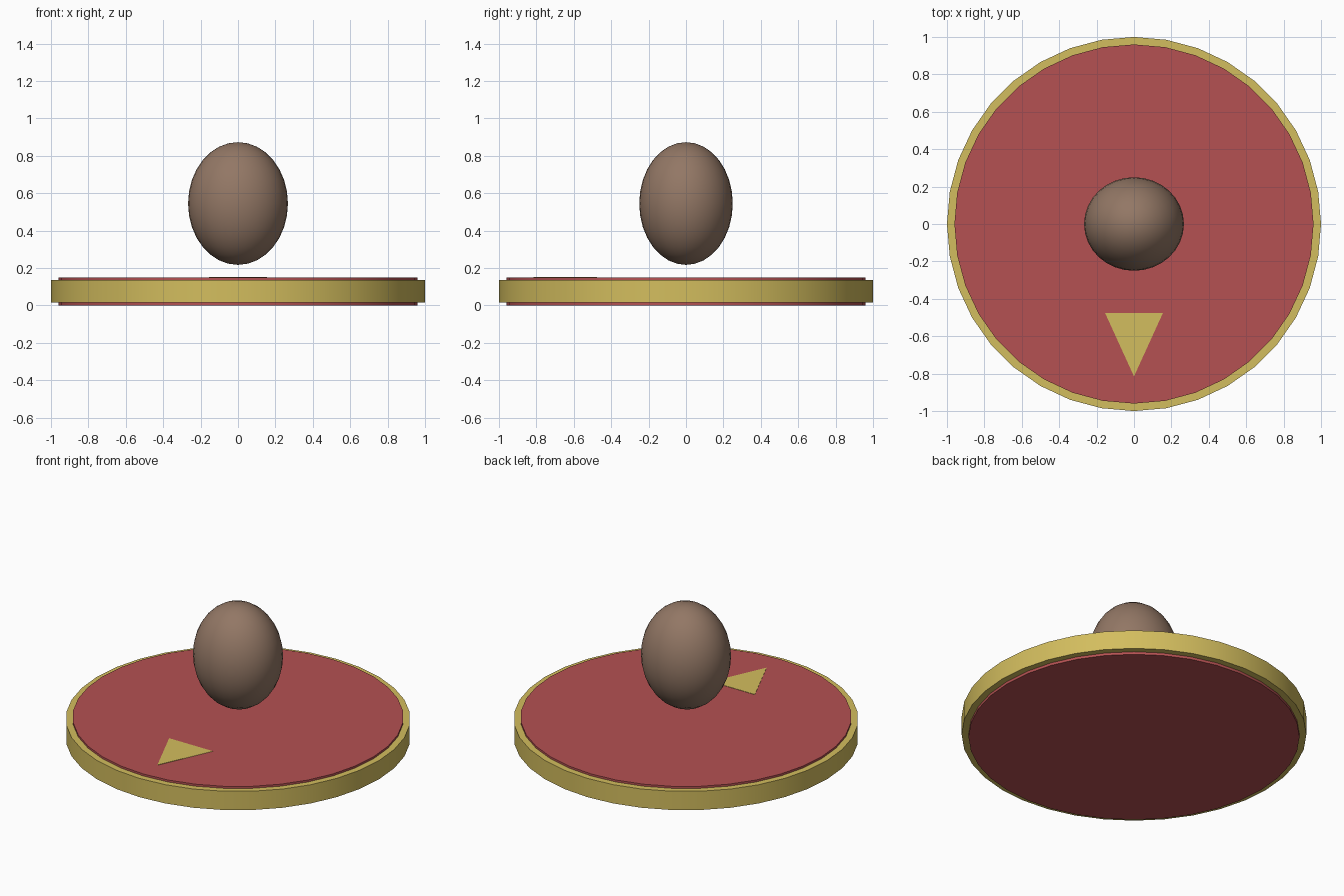
import bpy, math

if "Cube" in bpy.data.objects:
    bpy.data.objects.remove(bpy.data.objects["Cube"])


def material(name, rgb):
    m = bpy.data.materials.new(name)
    m.diffuse_color = (*rgb, 1.0)
    m.use_nodes = True
    m.node_tree.nodes["Principled BSDF"].inputs["Base Color"].default_value = m.diffuse_color
    return m


RED = material("muted red", (0.46, 0.083, 0.085))
GOLD = material("gold", (0.65, 0.51, 0.112))
BROWN = material("brown", (0.29, 0.185, 0.13))

SIDES = 36


def add_mesh(name, verts, faces, mat):
    me = bpy.data.meshes.new(name)
    me.from_pydata(verts, [], faces)
    me.materials.append(mat)
    ob = bpy.data.objects.new(name, me)
    bpy.context.collection.objects.link(ob)
    return ob


def smooth(ob):
    bpy.ops.object.select_all(action='DESELECT')
    ob.select_set(True)
    bpy.context.view_layer.objects.active = ob
    bpy.ops.object.shade_smooth_by_angle(angle=math.radians(30))


def circle(r, z):
    return [(r * math.cos(math.tau * i / SIDES), r * math.sin(math.tau * i / SIDES), z)
            for i in range(SIDES)]


# Round red base, resting on the ground
bpy.ops.mesh.primitive_cylinder_add(vertices=SIDES, radius=0.96, depth=0.15,
                                    location=(0, 0, 0.075))
base = bpy.context.object
base.name = "base_disc"
base.data.materials.append(RED)
smooth(base)

# Gold band around the base, slightly shorter than the disc
profile = [(0.96, 0.017), (1.0, 0.017), (1.0, 0.137), (0.96, 0.137)]
verts = [v for r, z in profile for v in circle(r, z)]
faces = []
for k in range(4):
    a, b = k * SIDES, (k + 1) % 4 * SIDES
    for i in range(SIDES):
        j = (i + 1) % SIDES
        faces.append((a + i, a + j, b + j, b + i))
smooth(add_mesh("rim_band", verts, faces, GOLD))

# Triangular pointer plate, aimed at the front
tri = [(-0.155, -0.475), (0, -0.815), (0.155, -0.475)]
add_mesh("front_pointer", [(x, y, z) for z in (0.149, 0.152) for x, y in tri],
         [(2, 1, 0), (3, 4, 5), (0, 1, 4, 3), (1, 2, 5, 4), (2, 0, 3, 5)], GOLD)

# Floating egg-shaped body
bpy.ops.mesh.primitive_uv_sphere_add(segments=32, ring_count=16, radius=1,
                                     location=(0, 0, 0.545))
body = bpy.context.object
body.name = "oval_body"
body.scale = (0.267, 0.25, 0.328)
body.data.materials.append(BROWN)
smooth(body)
